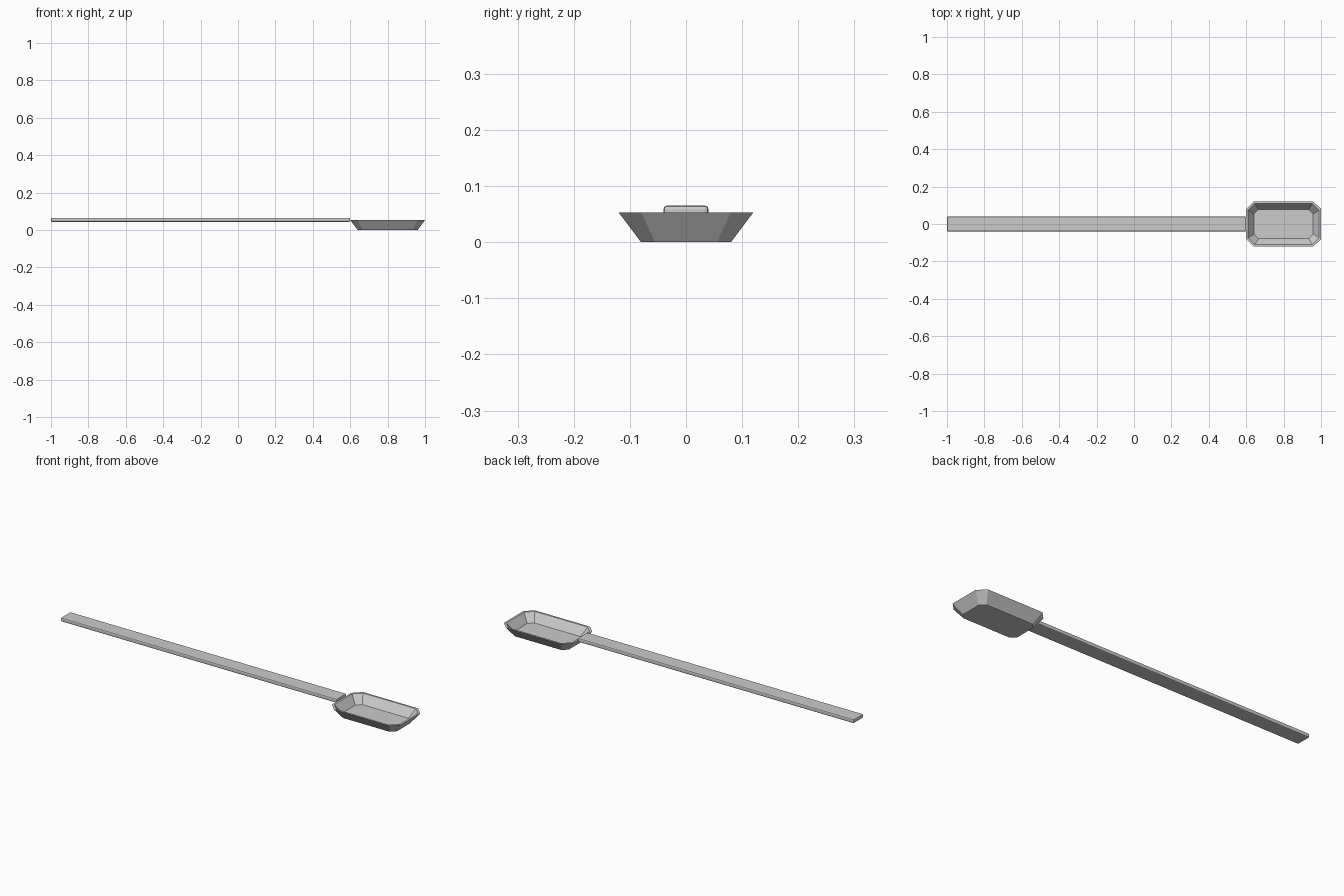
import bpy, bmesh
from mathutils import Matrix

if "Cube" in bpy.data.objects:
    bpy.data.objects.remove(bpy.data.objects["Cube"])


def add_object(name, bm):
    bmesh.ops.recalc_face_normals(bm, faces=bm.faces)
    mesh = bpy.data.meshes.new(name)
    bm.to_mesh(mesh)
    bm.free()
    obj = bpy.data.objects.new(name, mesh)
    bpy.context.collection.objects.link(obj)
    return obj


def octagon(bm, hx, hy, cut, z, cx=0.8):
    # Rectangle with cut corners
    pts = [(hx, hy - cut), (hx - cut, hy), (cut - hx, hy), (-hx, hy - cut),
           (-hx, cut - hy), (cut - hx, -hy), (hx - cut, -hy), (hx, cut - hy)]
    return [bm.verts.new((cx + x, y, z)) for x, y in pts]


# Scoop: outer shell, rim and hollow lofted through octagonal rings
bm = bmesh.new()
rings = [octagon(bm, *r) for r in (
    (0.16, 0.08, 0.025, 0.0),
    (0.20, 0.12, 0.04, 0.053),
    (0.19, 0.11, 0.037, 0.053),
    (0.158, 0.078, 0.024, 0.01))]
for a, b in zip(rings, rings[1:]):
    for i in range(8):
        j = (i + 1) % 8
        bm.faces.new((a[i], a[j], b[j], b[i]))
bm.faces.new(rings[0])
bm.faces.new(rings[-1])
add_object("scoop", bm)

# Handle: long flat bar with softened edges
bm = bmesh.new()
bmesh.ops.create_cube(bm, size=1, matrix=Matrix.Translation((-0.2, 0, 0.055))
                      @ Matrix.Diagonal((1.6, 0.08, 0.021, 1)))
handle = add_object("handle", bm)
bevel = handle.modifiers.new("soft_edges", 'BEVEL')
bevel.width = 0.006
bevel.segments = 2
